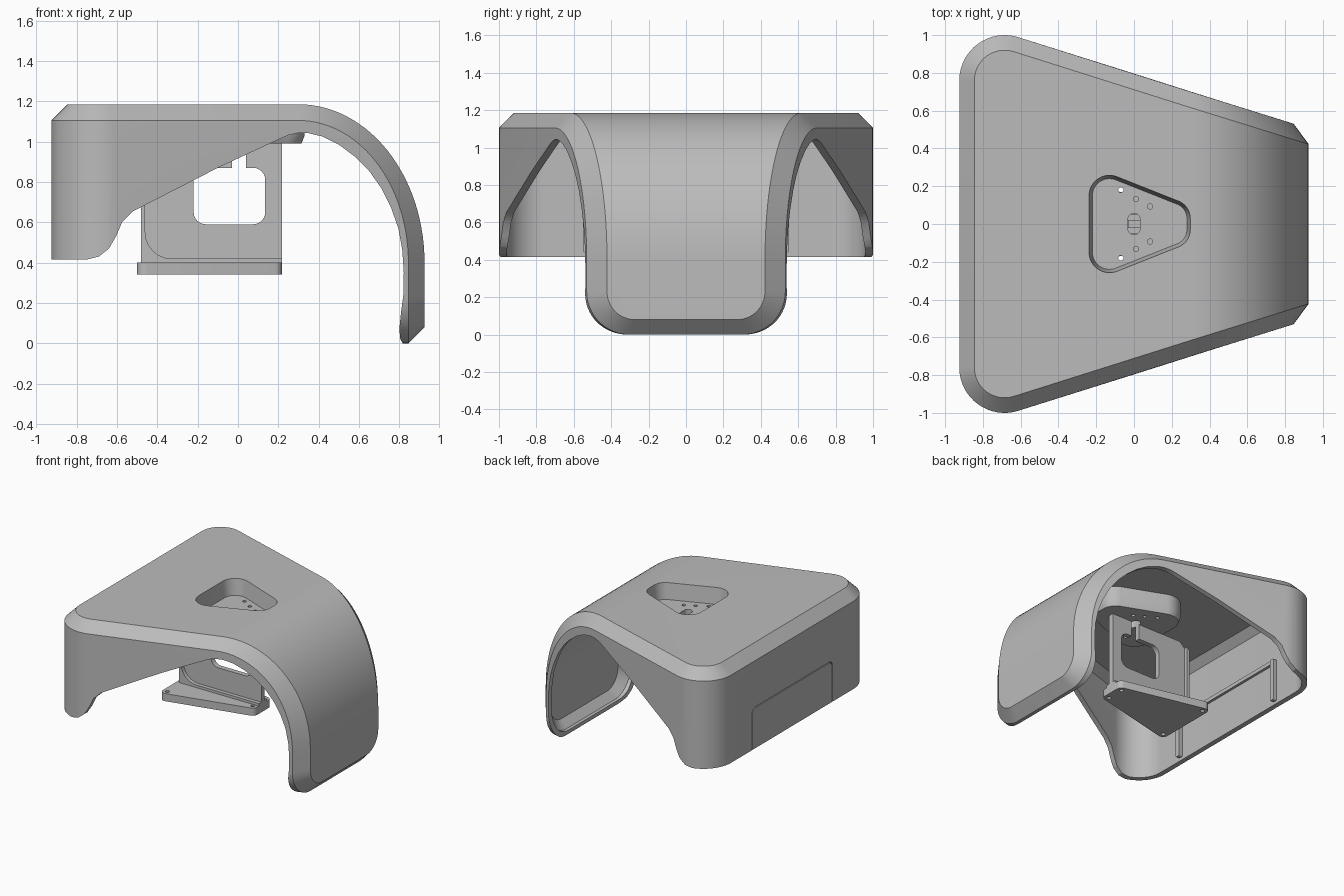
import bpy, bmesh
from math import sin, cos, radians

if "Cube" in bpy.data.objects:
    bpy.data.objects.remove(bpy.data.objects["Cube"], do_unlink=True)

grey = bpy.data.materials.new("plain_grey")
grey.use_nodes = True
grey.diffuse_color = (0.5, 0.5, 0.5, 1)
grey.node_tree.nodes["Principled BSDF"].inputs["Base Color"].default_value = (0.5, 0.5, 0.5, 1)


def finish(name, bm):
    bmesh.ops.recalc_face_normals(bm, faces=bm.faces)
    mesh = bpy.data.meshes.new(name)
    bm.to_mesh(mesh)
    bm.free()
    mesh.materials.append(grey)
    obj = bpy.data.objects.new(name, mesh)
    bpy.context.collection.objects.link(obj)
    return obj


def hull(name, pts):
    bm = bmesh.new()
    for p in pts:
        bm.verts.new(p)
    bmesh.ops.remove_doubles(bm, verts=bm.verts, dist=0.0005)
    res = bmesh.ops.convex_hull(bm, input=bm.verts)
    loose = {g for g in res["geom_interior"] + res["geom_unused"] if isinstance(g, bmesh.types.BMVert)}
    bmesh.ops.delete(bm, geom=list(loose), context="VERTS")
    bmesh.ops.dissolve_limit(bm, angle_limit=0.002, verts=bm.verts, edges=bm.edges)
    return finish(name, bm)


def prism(name, pts, lo, hi, axis):
    """Extrude a 2D outline along one axis."""
    place = {"x": lambda u, v, w: (w, u, v), "y": lambda u, v, w: (u, w, v), "z": lambda u, v, w: (u, v, w)}[axis]
    bm = bmesh.new()
    a = [bm.verts.new(place(u, v, lo)) for u, v in pts]
    b = [bm.verts.new(place(u, v, hi)) for u, v in pts]
    bm.faces.new(a)
    bm.faces.new(b)
    for i in range(len(pts)):
        j = (i + 1) % len(pts)
        bm.faces.new((a[i], a[j], b[j], b[i]))
    return finish(name, bm)


def rounded(u0, u1, v0, v1, r):
    corners = [(u1 - r, v1 - r, 0), (u0 + r, v1 - r, 90), (u0 + r, v0 + r, 180), (u1 - r, v0 + r, 270)]
    return [(u + r * cos(radians(s + k * 15)), v + r * sin(radians(s + k * 15)))
            for u, v, s in corners for k in range(7)]


def circle(x, y, r, n=16):
    return [(x + r * cos(radians(360 * i / n)), y + r * sin(radians(360 * i / n))) for i in range(n)]


def cut(obj, *cutters):
    for c in cutters:
        c.hide_render = True
        m = obj.modifiers.new("cut", "BOOLEAN")
        m.operation = "DIFFERENCE"
        m.solver = "EXACT"
        m.object = c
    bpy.context.view_layer.update()
    deps = bpy.context.evaluated_depsgraph_get()
    mesh = bpy.data.meshes.new_from_object(obj.evaluated_get(deps))
    obj.modifiers.clear()
    obj.data = mesh


# Hood shell: a chamfered convex body, made at two offsets for outside and hollow
TILT = 1.047


def body(name, t):
    c = 0.08 - 0.586 * t
    top, xr, r, rr = 1.185 - t, 0.925 - t, 0.24 - t, 0.23 - t
    half = lambda x: 0.985 - 0.31 * (x + 0.62) - TILT * t
    pts = []
    for i in range(29):                       # curved fall to the leg
        a = radians(90 * i / 28)
        for d in (0, c):
            x = 0.3 + (xr - 0.3 - d) * cos(a)
            z = 0.4 + (top - 0.4 - d) * sin(a)
            pts.append((x, half(x) - TILT * (c - d), z))
    for i in range(17):                       # rounded upright corners
        a = radians(72.8 + 107.2 * i / 16)
        for d, z in ((c, top), (0, top - c), (0, 0.3)):
            pts.append((-0.685 + (r - d) * cos(a), 0.76 + (r - d) * sin(a), z))
    for i in range(17):                       # rounded leg end
        a = radians(90 * i / 16)
        for d, x in ((c, xr), (0, xr - c), (0, 0.7)):
            q = rr - d
            pts.append((x, half(x) - TILT * d - q + q * cos(a), t + d + q - q * sin(a)))
    return hull(name, pts + [(x, -y, z) for x, y, z in pts])


shell = body("hood_shell", 0)
hollow = body("hollow_cutter", 0.04)

# Side opening
arch = [(-1.1, 0.415), (-0.75, 0.415), (-0.69, 0.43), (-0.64, 0.47), (-0.605, 0.53), (-0.575, 0.6),
        (-0.52, 0.655), (-0.1, 0.87), (0.05, 0.94), (0.2, 1.01), (0.25, 1.032), (0.3, 1.043),
        (0.35, 1.042), (0.42, 1.025), (0.5, 0.985), (0.58, 0.925), (0.65, 0.855), (0.71, 0.77),
        (0.76, 0.67), (0.795, 0.57), (0.815, 0.46), (0.822, 0.35), (0.82, 0.24), (0.808, 0.15),
        (0.8, 0.07), (0.805, 0.02), (0.822, -0.01), (0.82, -0.3), (-1.1, -0.3)]
arch_cutter = prism("arch_cutter", arch, -1.3, 1.3, "y")


# Rounded triangle outline shared by the top pocket and its cup
def lobes(grow, z):
    spots = [(-0.13, 0.15, 0.11), (-0.13, -0.15, 0.11), (0.2, 0.03, 0.1), (0.2, -0.03, 0.1)]
    return [(x, y, z) for sx, sy, r in spots for x, y in circle(sx, sy, r + grow, 48)]


pocket = hull("pocket_cutter", lobes(0, 1.2) + lobes(-0.02, 1.06))
hatch_cutter = prism("hatch_cutter", rounded(-0.5, 0.5, 0.3, 0.74, 0.04), -1.0, -0.91, "x")
cut(shell, hollow, arch_cutter, pocket, hatch_cutter)

# Hatch in the tall wall, with its inner frame
hatch_outline = [(u, max(v, 0.415)) for u, v in rounded(-0.493, 0.493, 0.3, 0.733, 0.035)]
hatch_outline = [p for i, p in enumerate(hatch_outline) if p != hatch_outline[i - 1]]
keep = [p for p in hatch_outline if p[1] > 0.416]
hatch = prism("hatch_panel", keep + [(-0.493, 0.415), (0.493, 0.415)], -0.925, -0.908, "x")
frame = []
for side, s in (("left", 1), ("right", -1)):
    frame.append(prism("hatch_post_" + side, rounded(min(0.51 * s, 0.55 * s), max(0.51 * s, 0.55 * s), 0.44, 0.78, 0.01),
                       -0.89, -0.855, "x"))
frame.append(prism("hatch_rail", rounded(-0.51, 0.51, 0.75, 0.78, 0.01), -0.89, -0.865, "x"))

# Cup under the top pocket, with screw holes and cable slot
cup = hull("pocket_cup", lobes(0.03, 1.147) + lobes(0.03, 1.03) + lobes(0.015, 0.99))
holes = [prism("hole_cutter", rounded(-0.032, 0.032, -0.055, 0.055, 0.03), 0.9, 1.15, "z")]
for x, y in ((-0.07, 0.18), (0.01, 0.133), (0.085, 0.093)):
    for s in (1, -1):
        holes.append(prism("hole_cutter", circle(x, y * s, 0.014), 0.9, 1.15, "z"))
cut(cup, pocket, *holes)

# Upright bracket web, thinned on both faces, with window and cable slot
web = prism("bracket_web", [(-0.48, 0.38), (0.217, 0.38), (0.217, 0.992), (-0.42, 0.992), (-0.48, 0.93)],
            -0.05, 0.05, "y")
thin = rounded(-0.46, 0.6, 0.42, 1.4, 0.13)
web_cutters = [prism("web_cutter", thin, 0.02 * s, 0.1 * s, "y") for s in (1, -1)]
web_cutters.append(prism("window_cutter", rounded(-0.22, 0.135, 0.59, 0.87, 0.06), -0.2, 0.2, "y"))
web_cutters.append(prism("slot_cutter", rounded(-0.03, 0.04, 0.8, 1.1, 0.01), -0.2, 0.2, "y"))
cut(web, *web_cutters)

# Bracket foot plate with screw holes
foot_spots = [(-0.46, 0.22, 0.04), (-0.46, -0.22, 0.04), (0.177, 0.07, 0.04), (0.177, -0.07, 0.04)]
foot = hull("bracket_foot", [(x, y, z) for sx, sy, r in foot_spots for x, y in circle(sx, sy, r, 32)
                             for z in (0.34, 0.4)])
foot_holes = [prism("hole_cutter", circle(x, y, 0.016), 0.2, 0.6, "z") for x, y, r in foot_spots]
cut(foot, *foot_holes)

# Remove cutters, smooth the curves and keep the edges sharp
for c in [o for o in bpy.data.objects if o.name.split(".")[0].endswith("_cutter")]:
    bpy.data.objects.remove(c, do_unlink=True)
for obj in [shell, hatch, cup, web, foot] + frame:
    obj.data.shade_smooth()
    obj.data.set_sharp_from_angle(angle=radians(22))
